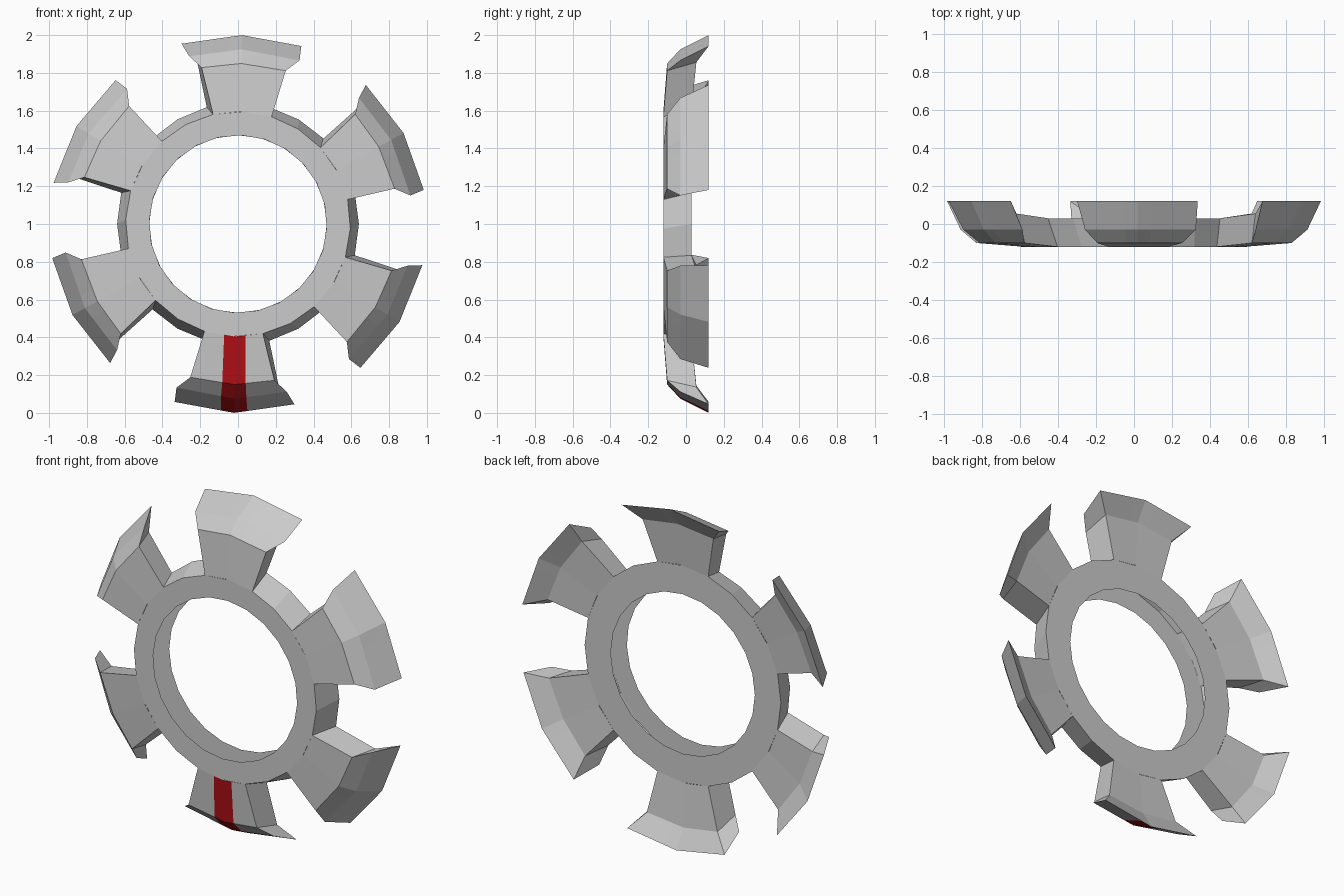
import bpy
from math import cos, sin, radians

if "Cube" in bpy.data.objects:
    bpy.data.objects.remove(bpy.data.objects["Cube"])


def polar(r, y, deg):
    a = radians(deg)
    return (r * cos(a), y, 1 + r * sin(a))


def make(name, verts, faces):
    mesh = bpy.data.meshes.new(name)
    mesh.from_pydata(verts, [], faces)
    ob = bpy.data.objects.new(name, mesh)
    bpy.context.collection.objects.link(ob)
    return ob


def strip(a, b, i, j, n):
    return (a * n + i, b * n + i, b * n + j, a * n + j)


# Central ring: front plate, back plate and a slanted wall only in the gaps between arms
N = 24
loops = [(0.47, -0.12, -2.3), (0.595, -0.12, -2.3), (0.64, 0.03, 0), (0.47, 0.03, 0)]
verts = [polar(r, y, 15 * i + t) for r, y, t in loops for i in range(N)]
faces = []
for i in range(N):
    j = (i + 1) % N
    faces += [strip(0, 1, i, j, N), strip(2, 3, i, j, N)]
    if i % 4 in (3, 0):
        faces.append(strip(1, 2, i, j, N))
make("ring", verts, faces)

# Arm profile rows: radius, y, half angle, twist, stripe half width
ROWS = [
    (0.595, -0.12, 15.1, -2.3, 0.057),
    (0.85, -0.10, 15.2, -2.1, 0.062),
    (0.925, -0.03, 18.4, -2.2, 0.067),
    (1.0, 0.12, 18.5, -1.1, 0.07),
    (0.89, 0.055, 15.0, -0.9, 0.06),
    (0.64, 0.03, 15.0, 0.0, 0.057),
]

red = bpy.data.materials.new("red_paint")
red.diffuse_color = (0.45, 0.005, 0.008, 1)
red.use_nodes = True
red.node_tree.nodes["Principled BSDF"].inputs["Base Color"].default_value = red.diffuse_color
grey = bpy.data.materials.new("grey_metal")
grey.diffuse_color = (0.8, 0.8, 0.8, 1)
grey.use_nodes = True
grey.node_tree.nodes["Principled BSDF"].inputs["Base Color"].default_value = grey.diffuse_color


def lerp(p, q, f):
    return tuple(u + (v - u) * f for u, v in zip(p, q))


def arm(name, centre, striped):
    verts = []
    for r, y, half, twist, w in ROWS:
        low = polar(r, y, centre + twist - half)
        mid = polar(r, y, centre - 1.2)
        high = polar(r, y, centre + twist + half)
        f = w / (r * sin(radians(half)))
        verts += [low, lerp(mid, low, f), mid, lerp(mid, high, f), high]
    faces = [strip(j, j + 1, i, i + 1, 5) for j in range(5) for i in range(4)]
    # side walls and undersides of the flared tip
    faces += [(25, 20, 5, 0), (20, 15, 10, 5), (4, 9, 24, 29), (9, 14, 19, 24)]
    ob = make(name, verts, faces)
    if striped:
        ob.data.materials.append(grey)
        ob.data.materials.append(red)
        for p in ob.data.polygons:
            if p.index < 12 and p.index % 4 in (1, 2):
                p.material_index = 1


for k in range(6):
    arm("striped_arm" if k == 3 else "arm_%d" % (k + 1), 90 + 60 * k, k == 3)
